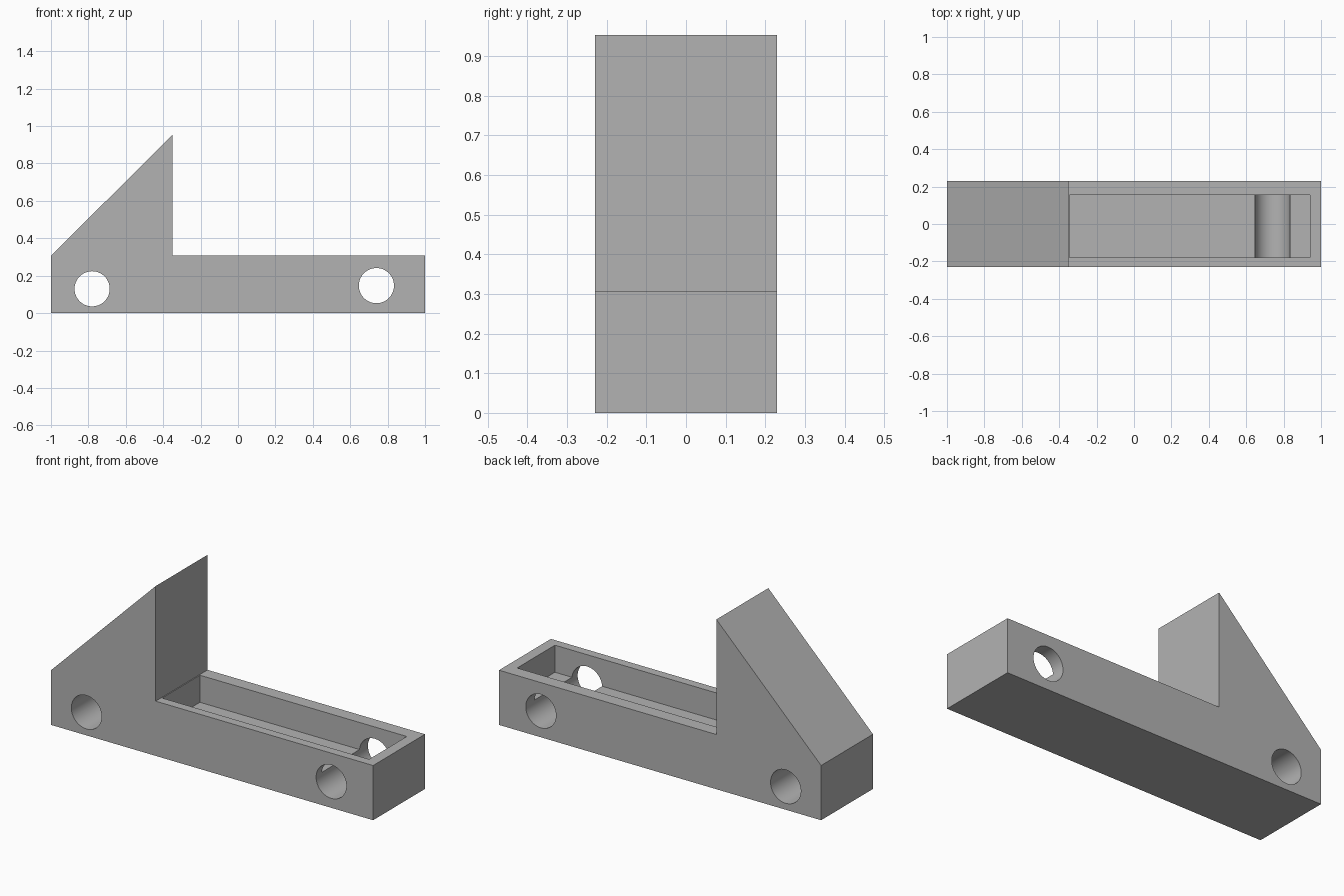
import bpy, bmesh, math
from mathutils import Matrix

cube = bpy.data.objects.get("Cube")
if cube:
    bpy.data.objects.remove(cube, do_unlink=True)

grey = bpy.data.materials.new("plain grey")
grey.use_nodes = True
colour = (0.45, 0.45, 0.45, 1)
grey.diffuse_color = colour
grey.node_tree.nodes["Principled BSDF"].inputs["Base Color"].default_value = colour

HALF_WIDTH = 0.23
BASE_TOP = 0.307


def add_object(name, bm):
    bmesh.ops.recalc_face_normals(bm, faces=bm.faces)
    mesh = bpy.data.meshes.new(name)
    bm.to_mesh(mesh)
    bm.free()
    mesh.materials.append(grey)
    obj = bpy.data.objects.new(name, mesh)
    bpy.context.collection.objects.link(obj)
    return obj


def extruded_profile(name, points, y0, y1):
    bm = bmesh.new()
    face = bm.faces.new([bm.verts.new((x, y0, z)) for x, z in points])
    ext = bmesh.ops.extrude_face_region(bm, geom=[face])
    moved = [v for v in ext["geom"] if isinstance(v, bmesh.types.BMVert)]
    bmesh.ops.translate(bm, verts=moved, vec=(0, y1 - y0, 0))
    return add_object(name, bm)


def cross_hole(name, x, z, radius):
    bm = bmesh.new()
    turn = Matrix.Translation((x, 0, z)) @ Matrix.Rotation(math.pi / 2, 4, "X")
    bmesh.ops.create_cone(bm, cap_ends=True, segments=64, radius1=radius,
                          radius2=radius, depth=1, matrix=turn)
    return add_object(name, bm)


# Long base with a sloped upright wedge at its right end
body = extruded_profile("bracket_body", [
    (-1, 0), (1, 0), (1, BASE_TOP), (-0.35, BASE_TOP),
    (-0.35, 0.953), (-1, BASE_TOP)], -HALF_WIDTH, HALF_WIDTH)

# Open tray pocket and the two bolt holes
cutters = [
    extruded_profile("pocket_cutter", [
        (-0.345, 0.155), (0.94, 0.155), (0.94, 0.4), (-0.345, 0.4)], -0.18, 0.155),
    cross_hole("wedge_hole_cutter", -0.78, 0.13, 0.094),
    cross_hole("tray_hole_cutter", 0.74, 0.147, 0.094),
]
# The pocket stays clear of the wedge because it is cut only to the base top
for v in cutters[0].data.vertices:
    v.co.z = min(v.co.z, BASE_TOP + 0.01)

bpy.context.view_layer.objects.active = body
body.select_set(True)
for cutter in cutters:
    cutter.hide_render = True
    mod = body.modifiers.new(cutter.name, "BOOLEAN")
    mod.operation = "DIFFERENCE"
    mod.solver = "EXACT"
    mod.object = cutter
    bpy.ops.object.modifier_apply(modifier=mod.name)
    bpy.data.objects.remove(cutter, do_unlink=True)

# Smooth hole walls, sharp edges elsewhere
bpy.ops.object.select_all(action="DESELECT")
body.select_set(True)
bpy.ops.object.shade_smooth_by_angle(angle=math.radians(30))
